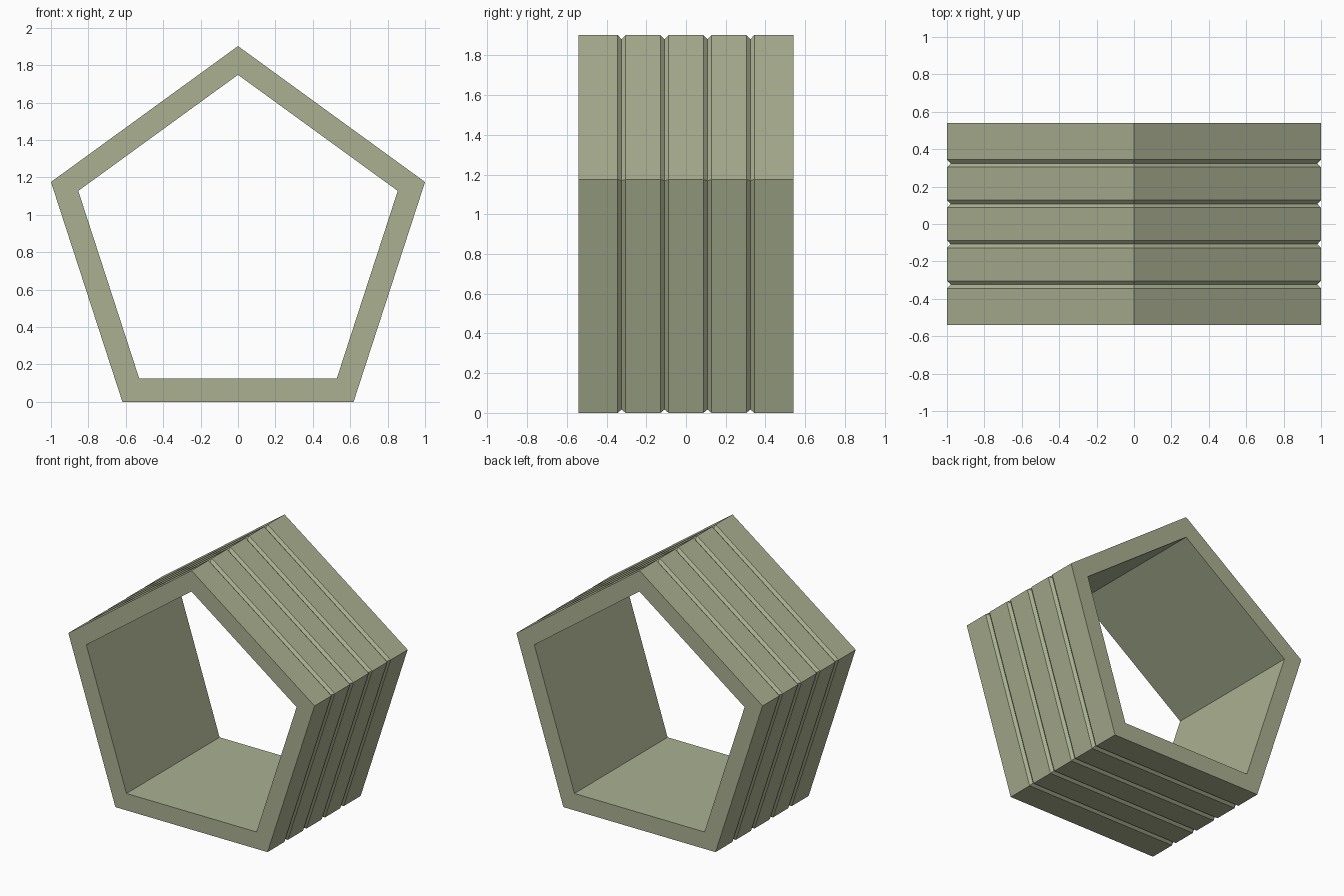
import bpy, bmesh, math

if "Cube" in bpy.data.objects:
    bpy.data.objects.remove(bpy.data.objects["Cube"])

SIDES = 5
R_OUT = 1 / math.sin(math.radians(72))   # gives a width of 2
R_IN = 0.898
HALF = 0.54                              # half depth
GROOVE_W, GROOVE_D = 0.02, 0.021         # half width and depth of the V grooves
CENTRE_Z = R_OUT * math.cos(math.pi / SIDES)

mat = bpy.data.materials.new("olive_grey")
mat.diffuse_color = (0.402, 0.434, 0.283, 1)
mat.use_nodes = True
mat.node_tree.nodes["Principled BSDF"].inputs["Base Color"].default_value = mat.diffuse_color

# Wall cross-section as (radius, y): outer face with four V grooves, then inner face
profile = [(R_OUT, -HALF)]
for k in range(1, 5):
    y = -HALF + 2 * HALF * k / 5
    profile += [(R_OUT, y - GROOVE_W), (R_OUT - GROOVE_D, y), (R_OUT, y + GROOVE_W)]
profile += [(R_OUT, HALF), (R_IN, HALF), (R_IN, -HALF)]

# Sweep the section around the pentagon
bm = bmesh.new()
rings = []
for r, y in profile:
    rings.append([bm.verts.new((r * math.sin(a), y, CENTRE_Z + r * math.cos(a)))
                  for a in (2 * math.pi * i / SIDES for i in range(SIDES))])
for j, ring in enumerate(rings):
    nxt = rings[(j + 1) % len(rings)]
    for i in range(SIDES):
        n = (i + 1) % SIDES
        bm.faces.new((ring[i], ring[n], nxt[n], nxt[i]))
bmesh.ops.recalc_face_normals(bm, faces=bm.faces)

mesh = bpy.data.meshes.new("grooved_pentagon_ring")
bm.to_mesh(mesh)
bm.free()
mesh.materials.append(mat)
ring_obj = bpy.data.objects.new("grooved_pentagon_ring", mesh)
bpy.context.collection.objects.link(ring_obj)
